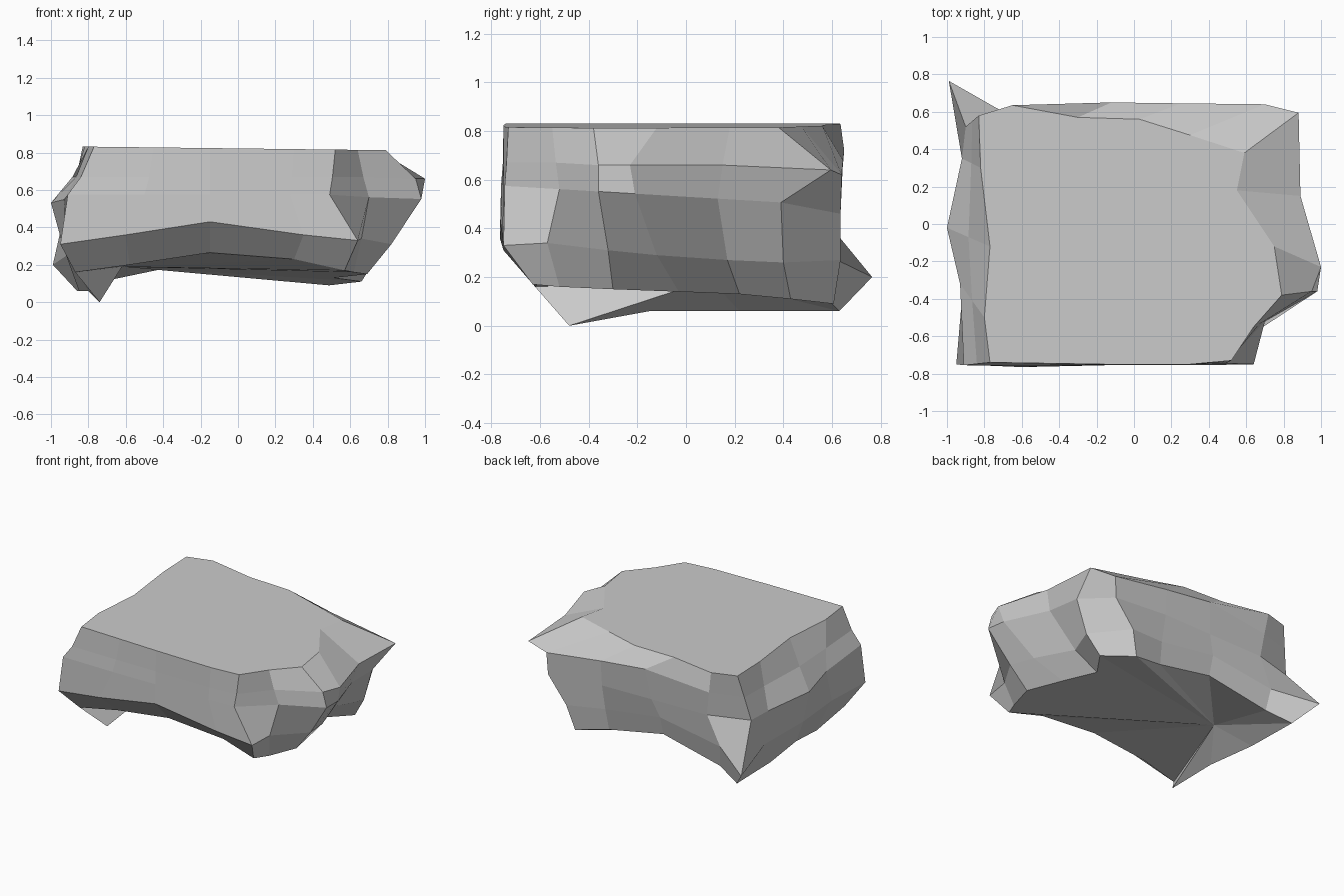
import bpy, bmesh

# outlines run anticlockwise from the front-left corner: top rim, widest band, lower band, base
top = [(-.77, -.74), (-.45, -.745), (-.15, -.75), (.3, -.75), (.52, -.73), (.64, -.55),
       (.79, -.38), (.75, -.12), (.55, .18), (.59, .38), (.3, .475), (.03, .56), (-.3, .57),
       (-.65, .635), (-.83, .58), (-.82, .3), (-.77, -.12), (-.8, -.5)]
middle = [(-.91, -.755), (-.5, -.76), (-.15, -.755), (.28, -.75), (.49, -.745), (.7, -.52),
          (.98, -.36), (.97, -.21), (.85, .13), (.83, .39), (.7, .635), (.25, .63), (-.15, .62),
          (-.6, .61), (-.9, .52), (-.92, .35), (-1, -.02), (-.93, -.32)]
lower = [(-.95, -.75), (-.6, -.765), (-.15, -.755), (.35, -.755), (.64, -.75), (.66, -.57),
         (.82, -.32), (.78, -.12), (.66, .17), (.755, .4), (.54, .635), (.25, .59), (-.2, .59),
         (-.7, .6), (-.93, .6), (-.9, .36), (-.93, -.05), (-.92, -.4)]
base = [(-.87, -.62), (-.58, -.58), (-.15, -.6), (.3, -.6), (.57, -.63), (.62, -.52),
        (.69, -.3), (.6, -.03), (.51, .22), (.66, .43), (.487, .607), (.24, .56), (-.2, .55),
        (-.68, .57), (-.86, .63), (-.85, .22), (-.8, -.15), (-.74, -.48)]
lower_z = [.31, .36, .43, .36, .33, .34, .31, .29, .27, .26, .27, .3, .36, .28, .24, .26, .28, .3]
base_z = [.16, .2, .265, .23, .17, .16, .15, .14, .13, .11, .09, .14, .22, .12, .06, .06, .06, 0]
n = len(top)

rings = [
    [(x, y, z) for (x, y), z in zip(base, base_z)],
    [(x, y, z) for (x, y), z in zip(lower, lower_z)],
    [(x, y, .53 - .06 * y) for x, y in middle],
    [((a + c) / 2, (b + d) / 2, .67) for (a, b), (c, d) in zip(top, middle)],
    [(x, y, .822 - .012 * x) for x, y in top],
]
# jutting corners
rings[1][14] = (-.99, .765, .2)
rings[2][10] = (.69, .635, .46)
rings[3][6] = (.95, -.36, .66)
rings[3][7] = (1, -.23, .66)
rings[3][8] = (.89, .15, .66)
rings[3][9] = (.88, .595, .64)
rings[3][10] = (.7, .64, .62)
rings[3][11] = (.25, .645, .68)
rings[3][12] = (-.12, .65, .72)

# stone body: stacked bands with flat cap and fanned underside
bm = bmesh.new()
vs = [[bm.verts.new(p) for p in ring] for ring in rings]
for lo, hi in zip(vs, vs[1:]):
    for i in range(n):
        j = (i + 1) % n
        bm.faces.new((lo[i], lo[j], hi[j], hi[i]))
bm.faces.new(vs[-1])
centre = bm.verts.new((-.62, .1, .19))
for i in range(n):
    bm.faces.new((vs[0][(i + 1) % n], vs[0][i], centre))
bmesh.ops.recalc_face_normals(bm, faces=bm.faces)
mesh = bpy.data.meshes.new("rock_slab")
bm.to_mesh(mesh)
bm.free()
bpy.context.collection.objects.link(bpy.data.objects.new("rock_slab", mesh))
